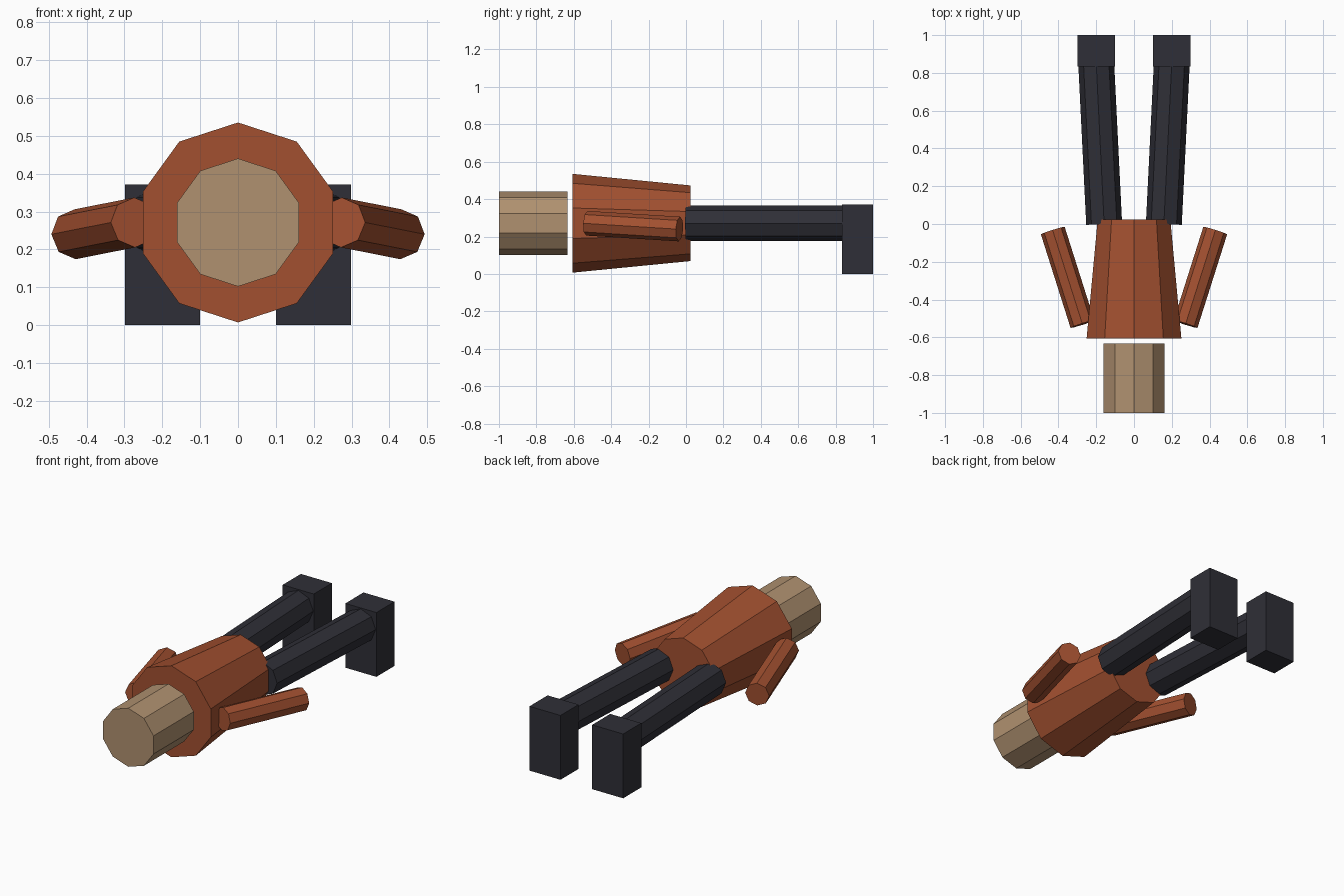
import bpy
from mathutils import Vector, Matrix

if "Cube" in bpy.data.objects:
    bpy.data.objects.remove(bpy.data.objects["Cube"])


def lin(c):
    c /= 255
    return c / 12.92 if c <= 0.04045 else ((c + 0.055) / 1.055) ** 2.4


def material(name, r, g, b):
    m = bpy.data.materials.new(name)
    m.diffuse_color = (lin(r), lin(g), lin(b), 1)
    m.use_nodes = True
    m.node_tree.nodes["Principled BSDF"].inputs["Base Color"].default_value = m.diffuse_color
    return m


RUST = material("rust_cloth", 162, 80, 48)
TAN = material("tan_skin", 176, 145, 112)
DARK = material("dark_cloth", 47, 47, 55)


def tube(name, start, end, r1, r2, sides, mat):
    """Flat-sided tapered tube from start to end, one edge facing up."""
    a, b = Vector(start), Vector(end)
    axis = (b - a).normalized()
    side = axis.cross(Vector((0, 0, 1))).normalized()
    up = side.cross(axis)
    # the primitive's first vertex lies on local +Y
    rot = Matrix((side, up, axis)).transposed()
    if rot.determinant() < 0:
        rot = Matrix((-side, up, axis)).transposed()
    bpy.ops.mesh.primitive_cone_add(vertices=sides, radius1=r1, radius2=r2,
                                    depth=(b - a).length)
    ob = bpy.context.object
    ob.name = name
    ob.data.transform(Matrix.Translation((a + b) / 2) @ rot.to_4x4())
    ob.data.materials.append(mat)
    return ob


def box(name, lo, hi, mat):
    lo, hi = Vector(lo), Vector(hi)
    bpy.ops.mesh.primitive_cube_add(size=1)
    ob = bpy.context.object
    ob.name = name
    ob.data.transform(Matrix.Translation((lo + hi) / 2)
                      @ Matrix.Diagonal((*(hi - lo), 1)))
    ob.data.materials.append(mat)
    return ob


# Head and tapered torso, lying along y
Z = 0.271
tube("head", (0, -1, Z), (0, -0.633, Z), 0.169, 0.169, 10, TAN)
tube("torso", (0, -0.607, Z), (0, 0.025, Z), 0.264, 0.202, 10, RUST)

# Limbs, mirrored left and right
for s, label in ((-1, "left"), (1, "right")):
    tube(label + "_arm", (s * 0.273, -0.53, Z), (s * 0.43, -0.035, 0.24),
         0.066, 0.066, 8, RUST)
    tube(label + "_leg", (s * 0.158, 0.0, Z), (s * 0.2, 0.85, Z),
         0.095, 0.095, 8, DARK)
    box(label + "_foot", (s * 0.2 - 0.099, 0.835, 0),
        (s * 0.2 + 0.099, 1, 0.371), DARK)
